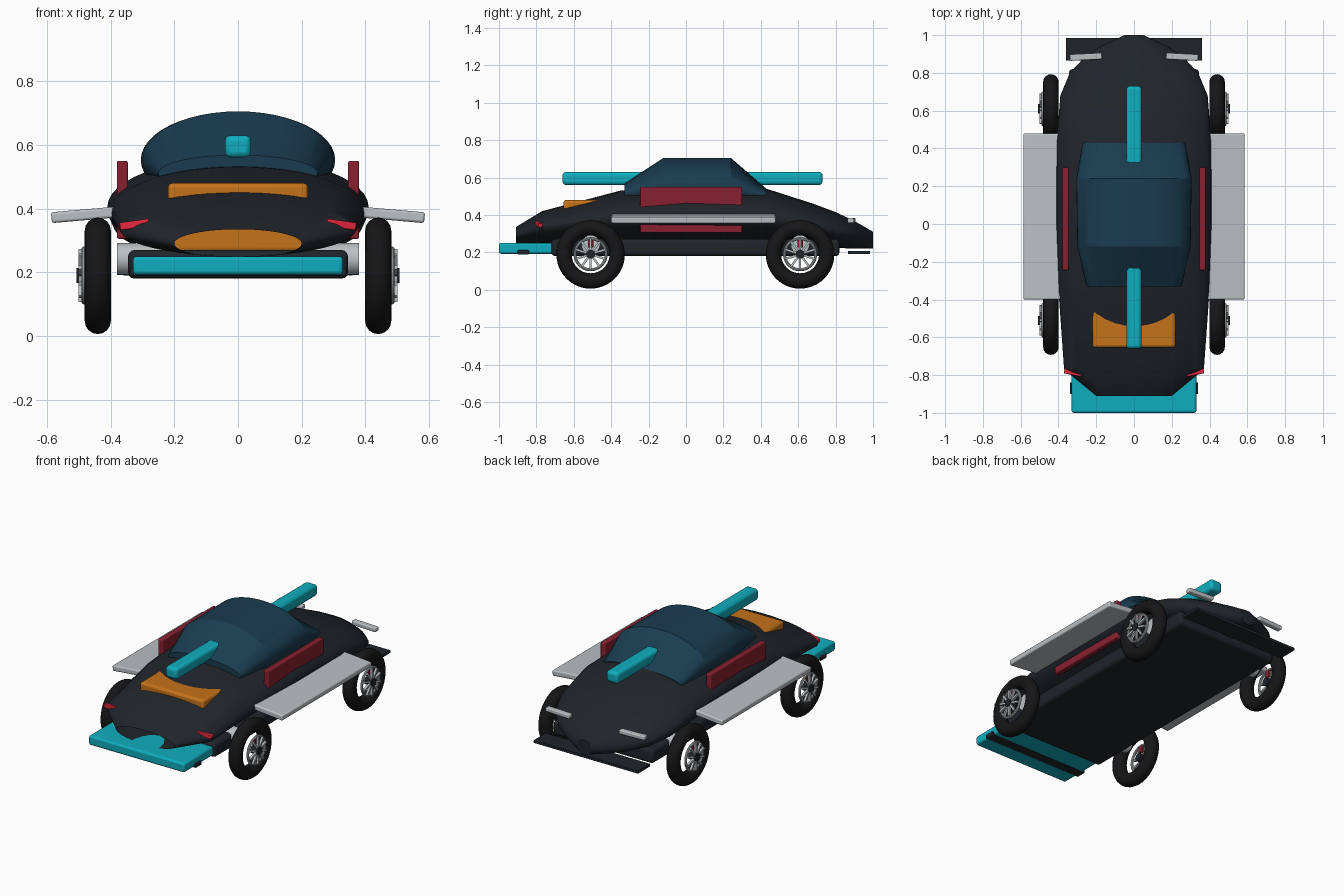
import bpy, bmesh, math
from mathutils import Matrix

if "Cube" in bpy.data.objects:
    bpy.data.objects.remove(bpy.data.objects["Cube"])


def mat(name, r, g, b):
    m = bpy.data.materials.new(name)
    m.diffuse_color = (r, g, b, 1)
    m.use_nodes = True
    m.node_tree.nodes["Principled BSDF"].inputs["Base Color"].default_value = m.diffuse_color
    return m


BLACK = mat("black_paint", 0.014, 0.018, 0.024)
GLASS = mat("blue_glass", 0.01, 0.045, 0.08)
CYAN = mat("cyan", 0.005, 0.42, 0.52)
ORANGE = mat("orange", 0.56, 0.17, 0.01)
RED = mat("dark_red", 0.25, 0.015, 0.03)
LAMP = mat("red_lamp", 0.8, 0.02, 0.05)
SILVER = mat("silver", 0.5, 0.53, 0.55)
RUBBER = mat("rubber", 0.008, 0.008, 0.009)


def finish(name, bm, material, angle=35, bevel=0):
    bmesh.ops.recalc_face_normals(bm, faces=bm.faces)
    me = bpy.data.meshes.new(name)
    bm.to_mesh(me)
    bm.free()
    me.materials.append(material)
    ob = bpy.data.objects.new(name, me)
    bpy.context.collection.objects.link(ob)
    bpy.ops.object.select_all(action='DESELECT')
    ob.select_set(True)
    bpy.context.view_layer.objects.active = ob
    if bevel:
        mod = ob.modifiers.new("bevel", 'BEVEL')
        mod.width, mod.segments = bevel, 3
    bpy.ops.object.shade_smooth_by_angle(angle=math.radians(angle))
    return ob


def box(name, lo, hi, material, bevel=0.008):
    bm = bmesh.new()
    c = [(a + b) / 2 for a, b in zip(lo, hi)]
    s = [b - a for a, b in zip(lo, hi)]
    bmesh.ops.create_cube(bm, size=1, matrix=Matrix.Diagonal((*s, 1)))
    ob = finish(name, bm, material, bevel=bevel)
    ob.location = c
    return ob


def loft(name, sections, material, front_cap=True, n=48):
    """Elliptical sections (y, half width, bottom, top) joined along y."""
    bm = bmesh.new()
    rings = []
    for y, w, lo, hi in sections:
        ring = []
        for i in range(n):
            a = 2 * math.pi * i / n
            ring.append(bm.verts.new((w * math.cos(a), y,
                                      (lo + hi) / 2 + (hi - lo) / 2 * math.sin(a))))
        rings.append(ring)
    for p, q in zip(rings, rings[1:]):
        for i in range(n):
            j = (i + 1) % n
            bm.faces.new((p[i], p[j], q[j], q[i]))
    if front_cap:
        bm.faces.new(rings[0])
    bm.faces.new(rings[-1])
    return finish(name, bm, material, angle=25)


def torus(name, major, minor, center, material, n=48, m=16):
    bm = bmesh.new()
    rings = []
    for i in range(n):
        a = 2 * math.pi * i / n
        ring = []
        for k in range(m):
            b = 2 * math.pi * k / m
            r = major + minor * math.cos(b)
            ring.append(bm.verts.new((minor * math.sin(b), r * math.cos(a), r * math.sin(a))))
        rings.append(ring)
    for i in range(n):
        p, q = rings[i], rings[(i + 1) % n]
        for k in range(m):
            j = (k + 1) % m
            bm.faces.new((p[k], p[j], q[j], q[k]))
    ob = finish(name, bm, material)
    ob.location = center
    return ob


def rod(name, radius, length, center, material):
    bm = bmesh.new()
    bmesh.ops.create_cone(bm, cap_ends=True, segments=32, radius1=radius, radius2=radius,
                          depth=length, matrix=Matrix.Rotation(math.pi / 2, 4, 'Y'))
    ob = finish(name, bm, material)
    ob.location = center
    return ob


# Body shell, open at the nose
loft("body_shell", [(-0.91, 0.20, 0.245, 0.335), (-0.77, 0.37, 0.25, 0.42),
                    (-0.35, 0.40, 0.25, 0.53), (0.0, 0.41, 0.25, 0.56),
                    (0.43, 0.41, 0.25, 0.54), (0.68, 0.39, 0.235, 0.46),
                    (0.80, 0.34, 0.225, 0.415), (0.885, 0.26, 0.22, 0.375),
                    (0.94, 0.18, 0.22, 0.345), (1.0, 0.05, 0.22, 0.31)], BLACK, front_cap=False)

# Glass canopy
loft("canopy", [(-0.33, 0.25, 0.455, 0.568), (-0.12, 0.30, 0.40, 0.705),
                (0.24, 0.305, 0.40, 0.705), (0.43, 0.27, 0.46, 0.54)], GLASS)

# Floor, bumper and splitters
box("floor_pan", (-0.345, -0.72, 0.18), (0.345, 0.82, 0.27), BLACK, 0.02)
box("front_bumper", (-0.33, -1.0, 0.192), (0.33, -0.70, 0.25), CYAN, 0.012)
box("front_splitter", (-0.34, -0.90, 0.188), (0.34, -0.84, 0.212), BLACK, 0.004)
box("rear_splitter", (-0.36, 0.865, 0.19), (0.36, 0.985, 0.208), BLACK, 0.003)

# Centre spine and inner engine block
box("roof_spine", (-0.041, -0.66, 0.56), (0.041, 0.73, 0.63), CYAN, 0.018)
box("engine_block", (-0.22, -0.655, 0.262), (0.22, -0.33, 0.48), ORANGE, 0.015)

for s, side in ((-1, "left"), (1, "right")):
    # Side plates and wings
    box(side + "_side_plate", (s * 0.363 - 0.017, -0.245, 0.305),
        (s * 0.363 + 0.017, 0.30, 0.55), RED, 0.006)
    wing = box(side + "_wing", (s * 0.44 - 0.146, -0.40, 0.367),
               (s * 0.44 + 0.146, 0.48, 0.401), SILVER, 0.008)
    wing.rotation_euler.y = s * math.radians(5)
    # Lamps
    lamp = box(side + "_front_lamp", (s * 0.323 - 0.047, -0.80, 0.338),
               (s * 0.323 + 0.047, -0.775, 0.362), LAMP, 0.004)
    lamp.rotation_euler = (0, s * math.radians(8), s * math.radians(12))
    tail = box(side + "_rear_lamp", (s * 0.255 - 0.085, 0.868, 0.357),
               (s * 0.255 + 0.085, 0.902, 0.383), SILVER, 0.006)
    tail.rotation_euler.z = -s * math.radians(3)

# Wheels and axles
Z = 0.185
for y, end in ((-0.51, "front"), (0.61, "rear")):
    rod(end + "_axle", 0.05, 0.76, (0, y, 0.242), SILVER)
    for s, side in ((-1, "left"), (1, "right")):
        tag = f"{end}_{side}_"
        torus(tag + "tyre", 0.142, 0.041, (s * 0.44, y, Z + 0.004), RUBBER)
        torus(tag + "rim", 0.083, 0.008, (s * 0.483, y, Z + 0.005), SILVER, m=10)
        bm = bmesh.new()
        for i in range(10):
            m = (Matrix.Rotation(2 * math.pi * i / 10, 4, 'X')
                 @ Matrix.Translation((0, 0, 0.052)) @ Matrix.Diagonal((0.014, 0.012, 0.062, 1)))
            bmesh.ops.create_cube(bm, size=1, matrix=m)
        spokes = finish(tag + "spokes", bm, SILVER)
        spokes.location = (s * 0.494, y, Z + 0.005)
        rod(tag + "hub", 0.024, 0.05, (s * 0.482, y, Z + 0.005), BLACK)
        box(tag + "caliper", (s * 0.478 - 0.008, y - 0.015, 0.225),
            (s * 0.478 + 0.008, y + 0.015, 0.268), RED, 0.004)
